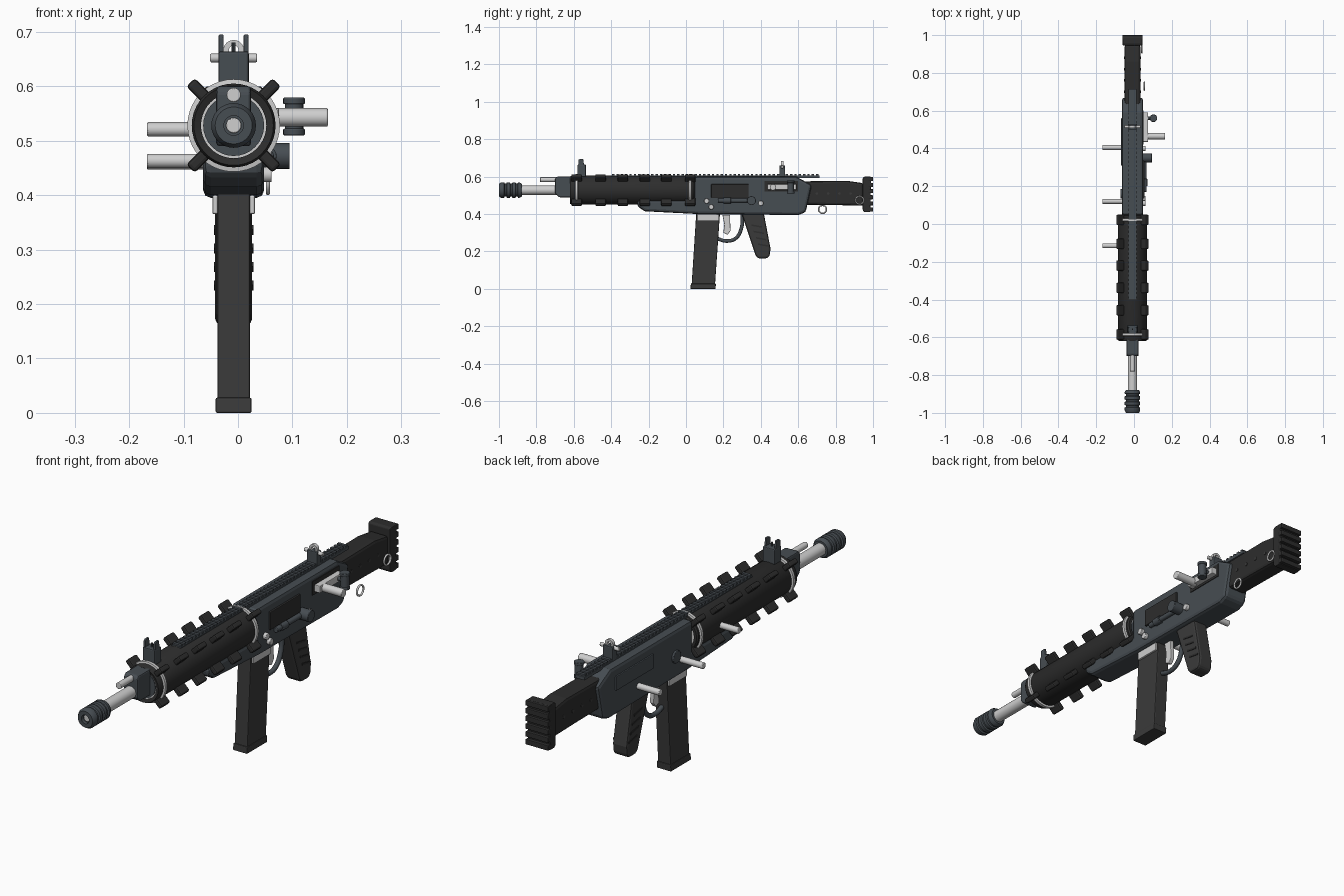
import bpy, bmesh, math
from mathutils import Vector, Matrix

cube = bpy.data.objects.get("Cube")
if cube:
    bpy.data.objects.remove(cube)

CX, AX = -0.008, 0.528   # centre plane and bore height


def material(name, rgb):
    m = bpy.data.materials.new(name)
    m.use_nodes = True
    m.diffuse_color = (*rgb, 1)
    m.node_tree.nodes["Principled BSDF"].inputs["Base Color"].default_value = (*rgb, 1)
    return m


STEEL = material("blue grey steel", (0.062, 0.074, 0.085))
BLACK = material("black polymer", (0.026, 0.026, 0.026))
GREY = material("dark grey polymer", (0.042, 0.042, 0.042))
LIGHT = material("bare metal", (0.62, 0.62, 0.62))


def finish(name, bm, mat, bevel=0, smooth=False):
    bmesh.ops.recalc_face_normals(bm, faces=bm.faces)
    me = bpy.data.meshes.new(name)
    bm.to_mesh(me)
    bm.free()
    ob = bpy.data.objects.new(name, me)
    bpy.context.collection.objects.link(ob)
    me.materials.append(mat)
    if bevel:
        b = ob.modifiers.new("bevel", "BEVEL")
        b.width, b.segments, b.limit_method = bevel, 2, "ANGLE"
    if smooth:
        bpy.ops.object.select_all(action="DESELECT")
        ob.select_set(True)
        bpy.context.view_layer.objects.active = ob
        bpy.ops.object.shade_smooth_by_angle(angle=math.radians(35))
    return ob


def box(name, lo, hi, mat, bevel=0.003):
    bm = bmesh.new()
    size, mid = Vector(hi) - Vector(lo), (Vector(hi) + Vector(lo)) / 2
    bmesh.ops.create_cube(bm, size=1, matrix=Matrix.Translation(mid) @ Matrix.Diagonal((*size, 1)))
    return finish(name, bm, mat, bevel)


def prism(name, pts, half, mat, bevel=0.006, x=CX):
    """Side profile of (y, z) points, extruded across x."""
    bm = bmesh.new()
    f = bm.faces.new([bm.verts.new((x - half, y, z)) for y, z in pts])
    ext = bmesh.ops.extrude_face_region(bm, geom=[f])["geom"]
    bmesh.ops.translate(bm, verts=[v for v in ext if isinstance(v, bmesh.types.BMVert)], vec=(2 * half, 0, 0))
    return finish(name, bm, mat, bevel)


def lathe(name, profile, mat, x=CX, z=AX, n=32, closed=False):
    """Revolve (radius, y) points around an axis along y."""
    bm = bmesh.new()
    rings = [[bm.verts.new((x + r * math.cos(math.tau * i / n), y, z + r * math.sin(math.tau * i / n)))
              for i in range(n)] for r, y in profile]
    pairs = list(zip(rings, rings[1:])) + ([(rings[-1], rings[0])] if closed else [])
    for a, b in pairs:
        for i in range(n):
            j = (i + 1) % n
            bm.faces.new((a[i], a[j], b[j], b[i]))
    if not closed:
        bm.faces.new(rings[0])
        bm.faces.new(rings[-1])
    return finish(name, bm, mat, 0, True)


def rod(name, a, b, r, mat, n=20, bevel=0.002):
    a, b = Vector(a), Vector(b)
    bm = bmesh.new()
    rot = (b - a).to_track_quat("Z", "Y").to_matrix().to_4x4()
    bmesh.ops.create_cone(bm, cap_ends=True, segments=n, radius1=r, radius2=r, depth=(b - a).length,
                          matrix=Matrix.Translation((a + b) / 2) @ rot)
    return finish(name, bm, mat, bevel, True)


def wire(name, pts, r, mat, cyclic=False):
    cu = bpy.data.curves.new(name, "CURVE")
    cu.dimensions, cu.bevel_depth, cu.bevel_resolution, cu.resolution_u = "3D", r, 3, 6
    sp = cu.splines.new("BEZIER")
    sp.bezier_points.add(len(pts) - 1)
    for p, co in zip(sp.bezier_points, pts):
        p.co = co
        p.handle_left_type = p.handle_right_type = "AUTO"
    sp.use_cyclic_u = cyclic
    cu.materials.append(mat)
    ob = bpy.data.objects.new(name, cu)
    bpy.context.collection.objects.link(ob)
    return ob


def loop(name, x, y, z, radius, thick, mat):
    pts = [(x, y + radius * math.cos(t * math.pi / 4), z + radius * math.sin(t * math.pi / 4)) for t in range(8)]
    return wire(name, pts, thick, mat, True)


# Muzzle device, barrel and gas tube
groove = [(0.018, -0.985), (0.018, -1), (0.034, -1), (0.041, -0.988)]
for y in (-0.965, -0.935, -0.905):
    groove += [(0.041, y - 0.007), (0.035, y - 0.004), (0.035, y + 0.004), (0.041, y + 0.007)]
lathe("muzzle_brake", groove + [(0.041, -0.89), (0.034, -0.878)], STEEL)
rod("bore_ring", (CX, -0.99, AX), (CX, -0.97, AX), 0.014, LIGHT)
rod("barrel", (CX, -0.9, AX), (CX, -0.6, AX), 0.025, LIGHT, 28)
rod("gas_tube", (CX, -0.78, 0.584), (CX, -0.6, 0.584), 0.013, LIGHT)
prism("gas_block", [(-0.7, 0.51), (-0.7, 0.59), (-0.69, 0.6), (-0.6, 0.6), (-0.6, 0.49), (-0.68, 0.49)], 0.032, STEEL)

# Handguard with liner, bands and diagonal lugs
lathe("handguard", [(0.06, -0.615), (0.073, -0.62), (0.077, -0.612), (0.077, 0.038), (0.072, 0.045), (0.06, 0.045)],
      BLACK, closed=True, n=40)
lathe("handguard_liner", [(0.062, -0.612), (0.062, 0.04)], LIGHT)
lathe("handguard_core", [(0.056, -0.616), (0.056, 0.04)], STEEL)
for y in (-0.585, 0.022):
    lathe("handguard_band", [(0.074, y - 0.008), (0.085, y - 0.006), (0.085, y + 0.006), (0.074, y + 0.008)],
          LIGHT, closed=True, n=40)
for y in (-0.585, -0.457, -0.338, -0.22, -0.105, 0.022):
    for k in range(4):
        lug = box("handguard_lug", (-0.011, -0.028, 0.06), (0.011, 0.028, 0.112), BLACK, 0.006)
        lug.location = (CX, y, AX)
        lug.rotation_euler = (0, math.pi / 4 + k * math.pi / 2, 0)

# Receiver and its side details
prism("receiver", [(-0.26, 0.475), (-0.26, 0.44), (-0.22, 0.415), (0.07, 0.4), (0.6, 0.395), (0.64, 0.41),
                   (0.672, 0.555), (0.59, 0.6), (0.045, 0.6), (0.045, 0.475)], 0.056, STEEL, 0.014)
box("ejection_cover", (0.04, 0.135, 0.485), (0.056, 0.335, 0.56), BLACK)
box("bolt_slot", (0.044, 0.42, 0.52), (0.051, 0.6, 0.578), BLACK, 0)
box("bolt_carrier", (0.045, 0.435, 0.53), (0.075, 0.59, 0.56), LIGHT)
rod("charging_handle", (0.06, 0.465, 0.543), (0.165, 0.465, 0.543), 0.017, LIGHT)
rod("handle_link", (0.06, 0.56, 0.545), (0.105, 0.56, 0.545), 0.009, STEEL)
rod("handle_knob", (0.103, 0.56, 0.511), (0.103, 0.56, 0.578), 0.017, STEEL)
for z in (0.516, 0.573):
    rod("knob_rim", (0.103, 0.56, z - 0.006), (0.103, 0.56, z + 0.006), 0.02, STEEL)
rod("selector_knob", (0.045, 0.35, 0.472), (0.095, 0.35, 0.472), 0.024, STEEL)
rod("selector_bar", (0.055, 0.17, 0.472), (0.055, 0.34, 0.472), 0.011, STEEL)
rod("bar_collar", (0.055, 0.2, 0.472), (0.055, 0.24, 0.472), 0.016, STEEL)
for y, z in ((0.11, 0.47), (0.135, 0.438), (0.4, 0.458)):
    rod("receiver_pin", (0.04, y, z), (0.062, y, z), 0.014, LIGHT, 12)
rod("receiver_disc", (-0.072, 0.16, 0.49), (-0.06, 0.16, 0.49), 0.026, STEEL)
box("receiver_panel", (-0.07, 0.31, 0.5), (-0.06, 0.56, 0.56), STEEL)
for y, z in ((-0.115, 0.521), (0.12, 0.463), (0.405, 0.46)):
    rod("side_peg", (-0.167, y, z), (-0.05, y, z), 0.013, LIGHT)

# Top rail with teeth
box("top_rail", (CX - 0.022, -0.4, 0.592), (CX + 0.022, 0.715, 0.606), STEEL, 0.002)
tooth = box("rail_teeth", (CX - 0.02, -0.395, 0.604), (CX + 0.02, -0.383, 0.613), STEEL, 0)
arr = tooth.modifiers.new("repeat", "ARRAY")
arr.count, arr.use_relative_offset, arr.use_constant_offset = 48, False, True
arr.constant_offset_displace = (0, 0.0232, 0)

# Sights
box("front_sight_base", (CX - 0.028, -0.58, 0.6), (CX + 0.028, -0.535, 0.664), STEEL, 0.004)
for s in (-1, 1):
    x = CX + s * 0.023
    prism("front_sight_ear", [(-0.575, 0.63), (-0.575, 0.69), (-0.568, 0.695), (-0.55, 0.695), (-0.54, 0.63)],
          0.0045, STEEL, 0.002, x)
rod("front_sight_post", (CX, -0.558, 0.65), (CX, -0.558, 0.68), 0.004, STEEL, 10, 0)
box("rear_sight_base", (CX - 0.024, 0.5, 0.6), (CX + 0.024, 0.53, 0.66), STEEL, 0.004)
rod("rear_sight_pin", (CX - 0.043, 0.515, 0.652), (CX + 0.043, 0.515, 0.652), 0.008, LIGHT, 14)
lathe("rear_sight_aperture", [(0.009, 0.508), (0.019, 0.508), (0.019, 0.522), (0.009, 0.522)],
      LIGHT, z=0.666, n=24, closed=True)

# Stock, butt plate and sling loops
prism("stock", [(0.62, 0.45), (0.62, 0.575), (0.86, 0.578), (0.95, 0.565), (0.95, 0.445), (0.8, 0.448)],
      0.042, BLACK, 0.012)
prism("butt_plate", [(0.945, 0.42), (0.945, 0.595), (0.955, 0.6), (0.99, 0.6), (0.985, 0.41), (0.955, 0.41)],
      0.052, BLACK, 0.004)
for k in range(6):
    z = 0.414 + k * 0.0325
    box("butt_rib", (CX - 0.053, 0.975, z), (CX + 0.053, 1.0, z + 0.022), BLACK)
for y in (0.7, 0.76, 0.82, 0.88):
    rod("stock_stud", (CX - 0.044, y, 0.51), (CX + 0.044, y, 0.51), 0.007, GREY, 10, 0)
loop("rear_sling_loop", 0.042, 0.928, 0.474, 0.021, 0.004, LIGHT)
loop("front_sling_loop", 0.055, 0.73, 0.425, 0.021, 0.004, LIGHT)

# Magazine
prism("magazine", [(0.03, 0.02), (0.055, 0.41), (0.182, 0.41), (0.155, 0.02)], 0.03, GREY, 0.004)
prism("magazine_base", [(0.024, 0), (0.026, 0.028), (0.16, 0.028), (0.158, 0)], 0.033, GREY, 0.003)
for s in (-1, 1):
    box("magazine_catch", (CX + s * 0.034 - 0.005, 0.06, 0.365), (CX + s * 0.034 + 0.005, 0.175, 0.4), LIGHT)

# Trigger and guard
wire("trigger_guard", [(CX, 0.17, 0.268), (CX, 0.215, 0.256), (CX, 0.265, 0.27), (CX, 0.295, 0.32), (CX, 0.302, 0.4)],
     0.01, STEEL)
prism("trigger", [(0.195, 0.395), (0.235, 0.395), (0.238, 0.31), (0.222, 0.29), (0.2, 0.3), (0.205, 0.345)],
      0.009, LIGHT, 0.003)

# Grip with side ridges
prism("grip", [(0.295, 0.41), (0.415, 0.41), (0.452, 0.215), (0.447, 0.175), (0.432, 0.163), (0.385, 0.163),
               (0.372, 0.18)], 0.034, GREY, 0.01)
for k in range(4):
    y, z = 0.35 + k * 0.012, 0.345 - k * 0.034
    prism("grip_ridge", [(y, z), (y + 0.055, z - 0.01), (y + 0.055, z - 0.018), (y, z - 0.008)], 0.0365, BLACK, 0)
